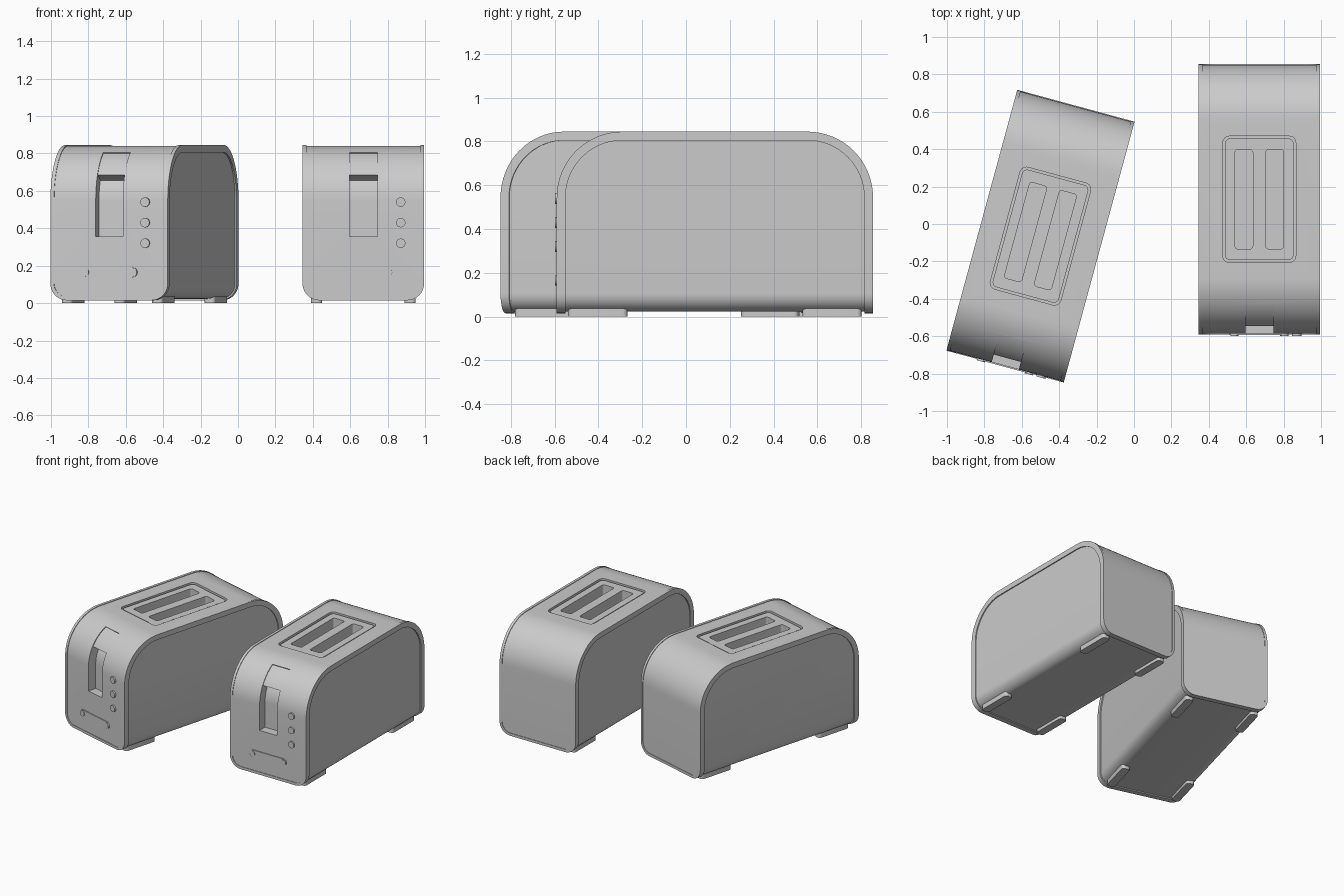
import bpy, bmesh
from math import sin, cos, pi, radians
from mathutils import Matrix

if "Cube" in bpy.data.objects:
    bpy.data.objects.remove(bpy.data.objects["Cube"])

HALF_W, HALF_L, TOP, R = 0.325, 0.7225, 0.845, 0.30
parts = []


def prism(name, pts, axis, lo, hi, keep=True):
    """Extrude a 2D outline along an axis (x: pts are yz, y: xz, z: xy)."""
    place = {'x': lambda a, b, t: (t, a, b), 'y': lambda a, b, t: (a, t, b),
             'z': lambda a, b, t: (a, b, t)}[axis]
    bm = bmesh.new()
    face = bm.faces.new([bm.verts.new(place(a, b, lo)) for a, b in pts])
    ext = bmesh.ops.extrude_face_region(bm, geom=[face])
    for v in ext['geom']:
        if isinstance(v, bmesh.types.BMVert):
            v.co['xyz'.index(axis)] = hi
    bmesh.ops.recalc_face_normals(bm, faces=bm.faces)
    me = bpy.data.meshes.new(name)
    bm.to_mesh(me)
    bm.free()
    ob = bpy.data.objects.new(name, me)
    bpy.context.collection.objects.link(ob)
    if keep:
        parts.append(ob)
    return ob


def cut(ob, tool, op='DIFFERENCE'):
    """Apply a boolean and discard the tool."""
    m = ob.modifiers.new('cut', 'BOOLEAN')
    m.operation, m.object, m.solver = op, tool, 'EXACT'
    bpy.context.view_layer.objects.active = ob
    bpy.ops.object.modifier_apply(modifier=m.name)
    bpy.data.objects.remove(tool)


def arc(cx, cy, r, a0, a1, n=16):
    return [(cx + r * cos(radians(a0 + (a1 - a0) * i / n)),
             cy + r * sin(radians(a0 + (a1 - a0) * i / n))) for i in range(n + 1)]


def side_profile(off, bottom):
    """Side silhouette with big round top corners, inset by off."""
    y, z, r = HALF_L - R, TOP - R, R - off
    return ([(HALF_L - off, bottom)] + arc(y, z, r, 0, 90)
            + arc(-y, z, r, 90, 180) + [(off - HALF_L, bottom)])


def front_profile(i):
    """Front silhouette: U with round lower corners, inset by i."""
    w, r = HALF_W - i, 0.09 - i
    return ([(-w, 1)] + arc(-w + r, 0.105, r, 180, 270, 10)
            + arc(w - r, 0.105, r, 270, 360, 10) + [(w, 1)])


def round_rect(cx, cy, hx, hy, r, n=6):
    pts = []
    for k, (sx, sy) in enumerate([(1, 1), (-1, 1), (-1, -1), (1, -1)]):
        pts += arc(cx + sx * (hx - r), cy + sy * (hy - r), r, 90 * k, 90 * k + 90, n)
    return pts


# Main housing
body = prism('housing', side_profile(0.004, -0.1), 'x', -0.5, 0.5)
cut(body, prism('tool', front_profile(0.008), 'y', -1, 1, False), 'INTERSECT')

# Raised rim framing both sides and the lower ends
rim = prism('edge_rim', side_profile(0, -0.1), 'x', -0.5, 0.5)
cut(rim, prism('tool', front_profile(0), 'y', -1, 1, False), 'INTERSECT')
cut(rim, prism('tool', front_profile(0.02), 'y', -1.1, 1.1, False))
cut(rim, prism('tool', side_profile(0.04, -0.2), 'x', -0.6, 0.6, False))

# Top plate sitting in a shallow recess, with two bread slots
cut(body, prism('tool', round_rect(0, 0, 0.195, 0.3375, 0.035), 'z', 0.822, 0.9, False))
plate = prism('slot_plate', round_rect(0, 0, 0.183, 0.3255, 0.028), 'z', 0.81, 0.834)
for s in (-1, 1):
    for ob in (body, plate):
        cut(ob, prism('tool', round_rect(s * 0.0825, 0, 0.0475, 0.265, 0.015),
                      'z', 0.5, 0.95, False))

# Lever channel following the curved front
cy, cz = -(HALF_L - R), TOP - R
inner = arc(cy, cz, R - 0.07, 118, 180)
outer = arc(cy, cz, R + 0.05, 180, 118)
cut(body, prism('tool', inner + [(inner[-1][0], 0.355), (outer[0][0], 0.355)] + outer,
                'x', -0.075, 0.075, False))
# Lever block at the top of the channel
prism('lever', arc(cy, cz, R - 0.08, 117, 151) + arc(cy, cz, R - 0.01, 151, 117),
      'x', -0.0755, 0.0755)

# Control buttons and browning slider
front = -HALF_L + 0.02
for i, z in enumerate((0.54, 0.43, 0.32)):
    prism(f'button_{i + 1}', arc(0.2, z, 0.025, 0, 345, 23), 'y', front, -HALF_L - 0.007)
prism('slider_track', round_rect(-0.002, 0.165, 0.158, 0.027, 0.0269), 'y',
      front, -HALF_L - 0.002)
for i, x in enumerate((-0.133, 0.133)):
    prism(f'slider_knob_{i + 1}', arc(x, 0.165, 0.022, 0, 345, 23), 'y',
          front, -HALF_L - 0.007)

# Four long feet
for sx in (-1, 1):
    for sy in (-1, 1):
        prism(f'foot_{"left" if sx < 0 else "right"}_{"front" if sy < 0 else "back"}',
              round_rect(sx * 0.25, sy * 0.535, 0.03, 0.135, 0.02), 'z', 0, 0.05)

# Smooth shading
bpy.ops.object.select_all(action='DESELECT')
for ob in parts:
    ob.select_set(True)
bpy.context.view_layer.objects.active = body
bpy.ops.object.shade_smooth_by_angle(angle=radians(30))

# Straight toaster on the right, turned copy on the left
for ob in parts:
    twin = ob.copy()
    twin.name = 'left_' + ob.name
    bpy.context.collection.objects.link(twin)
    twin.matrix_world = (Matrix.Translation((-0.5, -0.065, 0))
                         @ Matrix.Rotation(radians(-15.2), 4, 'Z'))
    ob.matrix_world = Matrix.Translation((0.67, 0.132, 0))
